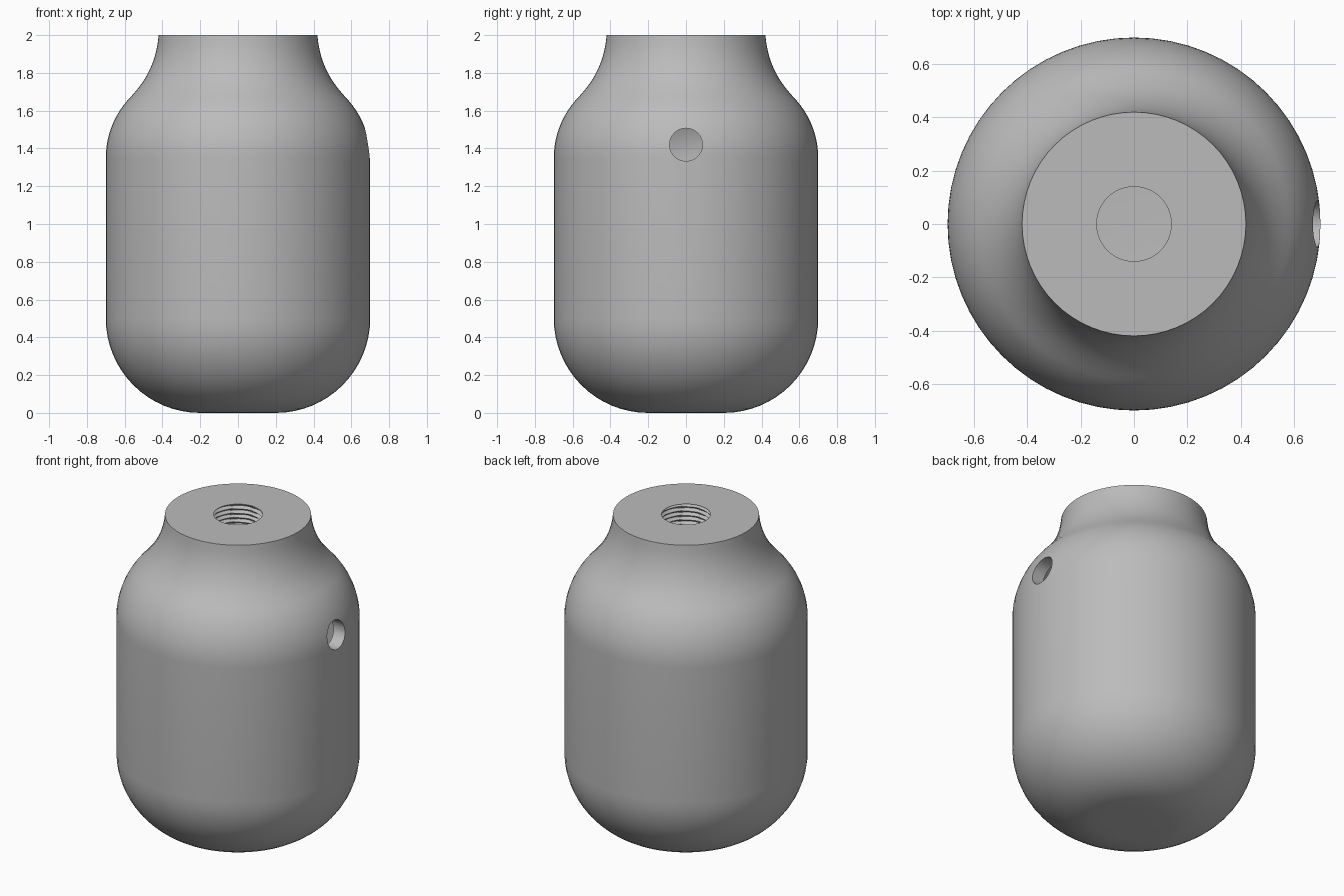
import bpy
import bmesh
from math import sin, cos, pi, radians

if "Cube" in bpy.data.objects:
    bpy.data.objects.remove(bpy.data.objects["Cube"], do_unlink=True)

SEGMENTS = 64
PITCH = 0.028
BORE = 0.14
WALL = 0.08


def make_material(name, value):
    mat = bpy.data.materials.new(name)
    mat.use_nodes = True
    colour = (value, value, value, 1)
    mat.diffuse_color = colour
    mat.node_tree.nodes["Principled BSDF"].inputs["Base Color"].default_value = colour
    return mat


def arc(cx, cz, r, start, end, steps=12):
    angles = [radians(start + (end - start) * i / steps) for i in range(steps + 1)]
    return [(cx + r * cos(a), cz + r * sin(a)) for a in angles]


def thread_depth(z, angle):
    # triangular helical groove
    phase = (z / PITCH - angle / (2 * pi)) % 1
    return 0.018 * (1 - abs(2 * phase - 1))


def lathe(name, rows):
    # rows hold radius, height and whether the thread is cut there
    bm = bmesh.new()
    rings = []
    for r, z, threaded in rows:
        ring = []
        for i in range(SEGMENTS):
            a = 2 * pi * i / SEGMENTS
            rad = r + (thread_depth(z, a) if threaded else 0)
            ring.append(bm.verts.new((rad * cos(a), rad * sin(a), z)))
        rings.append(ring)
    for low, high in zip(rings, rings[1:]):
        for i in range(SEGMENTS):
            j = (i + 1) % SEGMENTS
            bm.faces.new((low[i], low[j], high[j], high[i]))
    # close the outer base and the cavity floor
    bm.faces.new(list(reversed(rings[0])))
    bm.faces.new(rings[-1])
    bmesh.ops.recalc_face_normals(bm, faces=bm.faces)
    mesh = bpy.data.meshes.new(name)
    bm.to_mesh(mesh)
    bm.free()
    obj = bpy.data.objects.new(name, mesh)
    bpy.context.collection.objects.link(obj)
    return obj


# outer wall: rounded base, straight side, shoulder, flared neck
outer = arc(0.2, 0.5, 0.5, -90, 0, 16)
outer += arc(0.24, 1.35, 0.46, 0, 45)
outer += arc(0.92, 2.03, 0.5, 225, 183)[1:]
outer[-1] = (0.42, 2.0)

# threaded bore through the neck
step = PITCH / 8
bore = [(BORE, 1.997 - i * step) for i in range(int(0.3 / step))]

# hollow inside
cavity = [(BORE, 1.68), (0.36, 1.68)]
cavity += arc(0.24, 1.35, 0.46 - WALL, 60, 0)
cavity += arc(0.2, 0.5, 0.5 - WALL, 0, -90)

rows = [(r, z, False) for r, z in outer + [(BORE, 2.0)]]
rows += [(r, z, True) for r, z in bore]
rows += [(r, z, False) for r, z in cavity]
body = lathe("bottle_body", rows)
body.data.materials.append(make_material("plain grey", 0.5))

# round port drilled through the left wall
bpy.ops.mesh.primitive_cylinder_add(vertices=48, radius=0.087, depth=0.5,
                                    location=(0.65, 0, 1.42), rotation=(0, pi / 2, 0))
cutter = bpy.context.object
cutter.name = "port_cutter"
cutter.hide_render = True
cut = body.modifiers.new("port", "BOOLEAN")
cut.operation = "DIFFERENCE"
cut.solver = "EXACT"
cut.object = cutter

bpy.ops.object.select_all(action="DESELECT")
body.select_set(True)
bpy.context.view_layer.objects.active = body
bpy.ops.object.modifier_apply(modifier=cut.name)
bpy.data.objects.remove(cutter, do_unlink=True)
bpy.ops.object.shade_smooth_by_angle(angle=radians(30))
